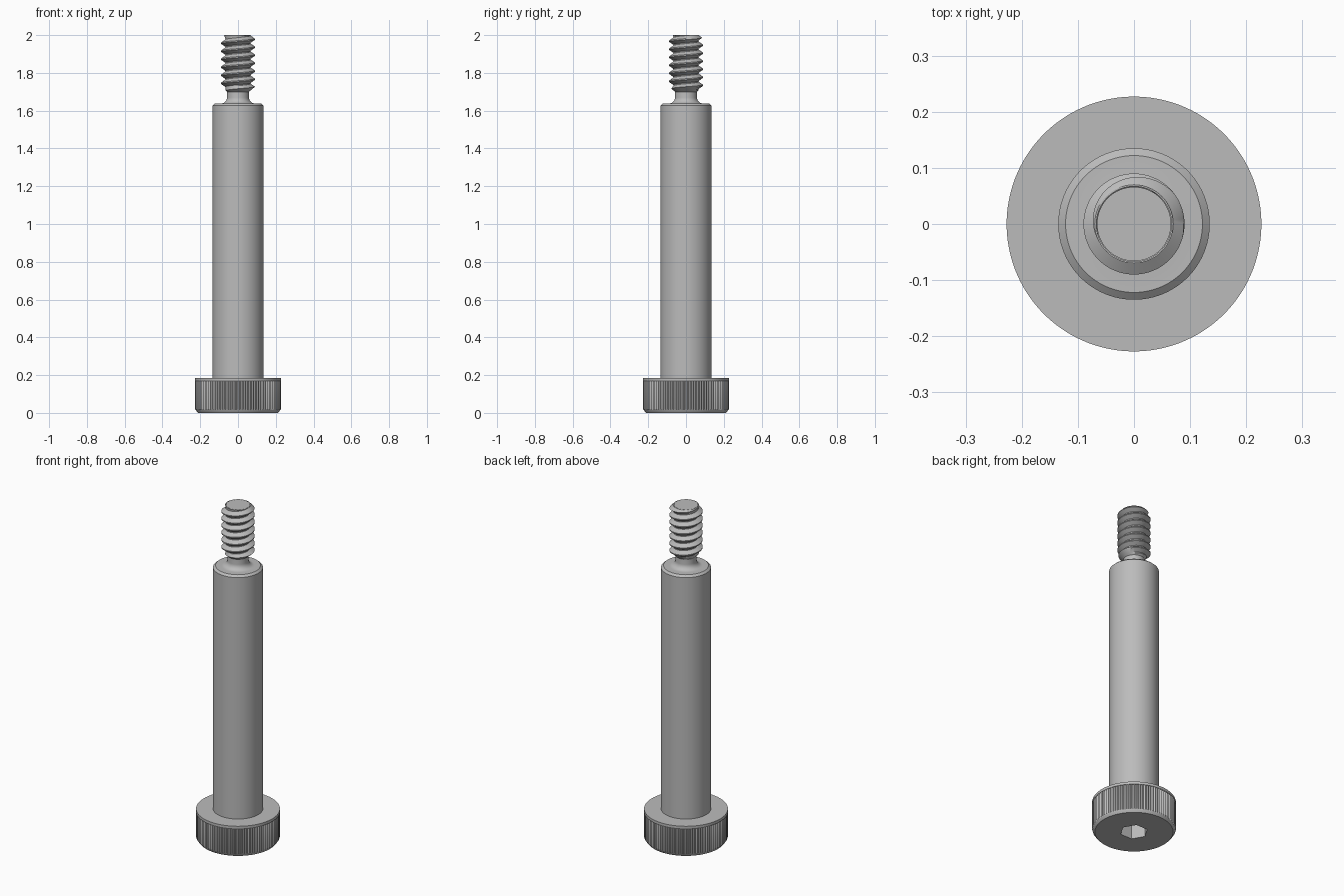
import bpy
import bmesh
import math

if "Cube" in bpy.data.objects:
    bpy.data.objects.remove(bpy.data.objects["Cube"], do_unlink=True)

STEEL = bpy.data.materials.new("grey_steel")
STEEL.use_nodes = True
COLOUR = (0.5, 0.5, 0.5, 1)
STEEL.diffuse_color = COLOUR
STEEL.node_tree.nodes["Principled BSDF"].inputs["Base Color"].default_value = COLOUR


def finish(name, bm):
    """Turn the bmesh into a smooth shaded steel part."""
    bmesh.ops.remove_doubles(bm, verts=bm.verts, dist=0.00005)
    bmesh.ops.recalc_face_normals(bm, faces=bm.faces)
    mesh = bpy.data.meshes.new(name)
    bm.to_mesh(mesh)
    bm.free()
    mesh.materials.append(STEEL)
    obj = bpy.data.objects.new(name, mesh)
    bpy.context.collection.objects.link(obj)
    bpy.ops.object.select_all(action="DESELECT")
    obj.select_set(True)
    bpy.context.view_layer.objects.active = obj
    bpy.ops.object.shade_smooth_by_angle(angle=math.radians(30))


def bridge(bm, rings, closed):
    """Join successive rings of points with quads."""
    rows = [[bm.verts.new(p) for p in ring] for ring in rings]
    for a, b in zip(rows, rows[1:]):
        n = len(a)
        for i in range(n if closed else n - 1):
            j = (i + 1) % n
            bm.faces.new((a[i], a[j], b[j], b[i]))
    return rows


def loft(name, profile, segments):
    """Rings of (radius, z); the radius may be a function of the step."""
    bm = bmesh.new()
    rings = []
    for radius, z in profile:
        ring = []
        for i in range(segments):
            a = math.tau * i / segments
            r = radius(i) if callable(radius) else radius
            ring.append((r * math.cos(a), r * math.sin(a), z))
        rings.append(ring)
    rows = bridge(bm, rings, True)
    bm.faces.new(rows[0])
    bm.faces.new(rows[-1])
    finish(name, bm)


# Knurled head with a hexagonal socket in its underside
SEGMENTS = 192
HEAD_R = 0.227


def hexagon(i):
    a = math.tau * i / SEGMENTS
    return 0.066 / math.cos(a % (math.pi / 3) - math.pi / 6)


def knurl(i):
    return HEAD_R if i % 2 else HEAD_R - 0.006


loft("socket_head", [
    (hexagon, 0.1), (hexagon, 0), (0.212, 0), (HEAD_R - 0.006, 0.012),
    (knurl, 0.02), (knurl, 0.168), (HEAD_R, 0.168), (HEAD_R, 0.184),
    (0.12, 0.184)], SEGMENTS)

# Plain shoulder, chamfered at its end, with a filleted neck
fillet = []
for k in range(9):
    a = math.pi / 2 * k / 8
    fillet.append((0.09 - 0.032 * math.sin(a), 1.67 - 0.032 * math.cos(a)))
loft("shoulder_and_neck", [
    (0.135, 0.18), (0.135, 1.627), (0.122, 1.638)] + fillet + [(0.058, 1.72)], 96)

# Helical thread, bevelled at both ends
BOTTOM, TOP, PITCH, STEPS = 1.7, 2.0, 0.0425, 64
ROOT, CREST = 0.067, 0.09
TOOTH = [(0, ROOT), (0.12, ROOT), (0.49, CREST), (0.63, CREST), (1, ROOT)]


def thread_point(step, share, radius):
    z = BOTTOM + PITCH * (step / STEPS - 1 + share)
    z = min(max(z, BOTTOM), TOP)
    radius = min(radius, 0.058 + (z - BOTTOM) * 1.2, 0.07 + (TOP - z))
    a = math.tau * step / STEPS
    return (radius * math.cos(a), radius * math.sin(a), z)


turns = math.ceil((TOP - BOTTOM) / PITCH) + 1
bm = bmesh.new()
bridge(bm, [[thread_point(s, *p) for p in TOOTH]
            for s in range(turns * STEPS + 1)], False)
bmesh.ops.dissolve_degenerate(bm, edges=bm.edges, dist=0.00005)
finish("thread", bm)

# Core that closes the tip of the thread
loft("thread_core", [(0.05, 1.7), (0.066, 1.72), (0.066, 2.0)], 64)
